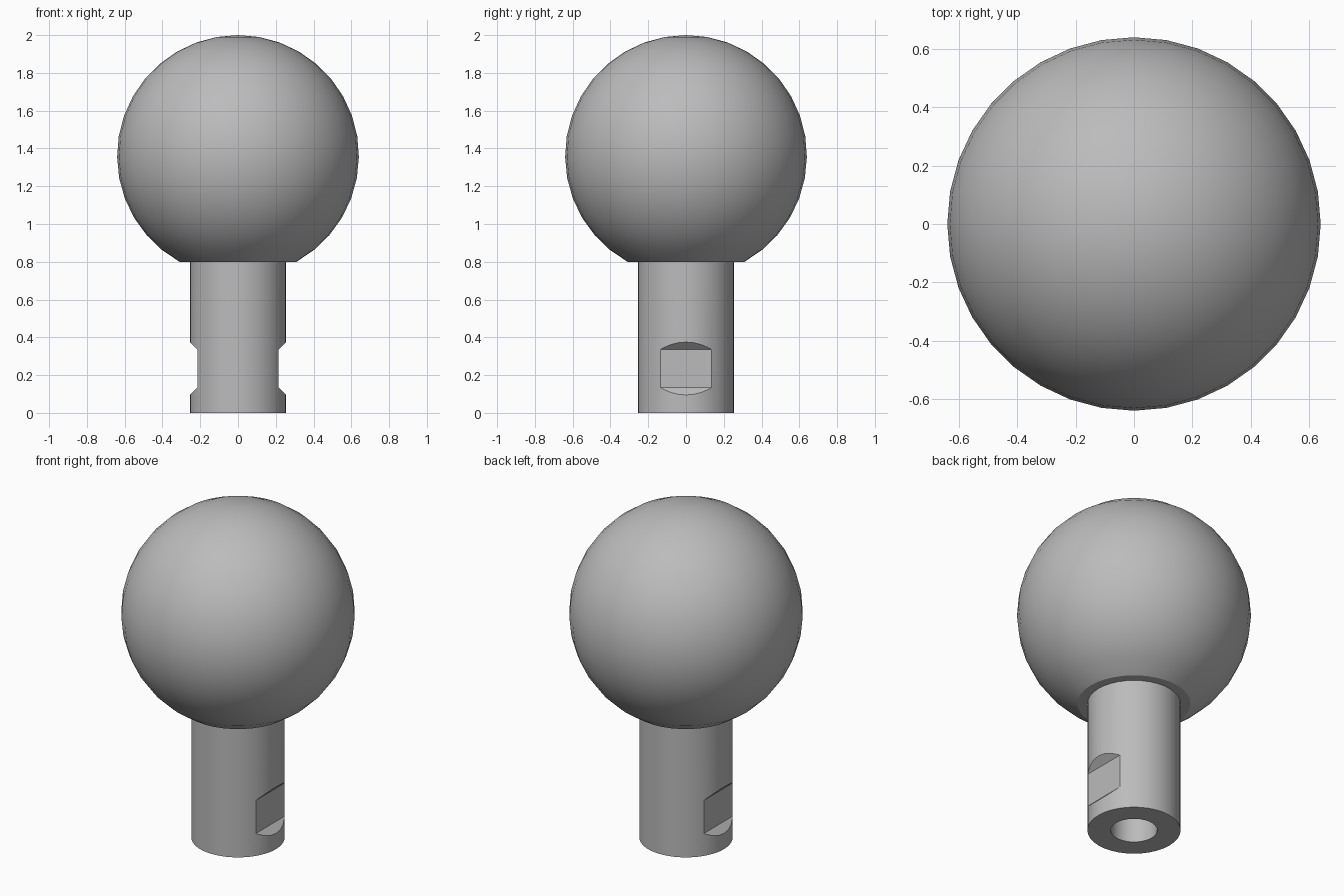
import bpy
import bmesh
from math import sin, cos, pi, acos, radians

cube = bpy.data.objects.get("Cube")
if cube:
    bpy.data.objects.remove(cube, do_unlink=True)

BALL_R, BALL_Z, NECK_Z = 0.64, 1.36, 0.8
STEM_R, FLAT_X, BORE_R, BORE_TOP = 0.255, 0.215, 0.127, 0.55
SEGMENTS = 36

steel = bpy.data.materials.new("steel grey")
steel.use_nodes = True
grey = (0.5, 0.5, 0.5, 1)
steel.diffuse_color = grey
steel.node_tree.nodes["Principled BSDF"].inputs["Base Color"].default_value = grey


def add_object(name, bm):
    bmesh.ops.recalc_face_normals(bm, faces=bm.faces[:])
    mesh = bpy.data.meshes.new(name)
    bm.to_mesh(mesh)
    bm.free()
    mesh.materials.append(steel)
    obj = bpy.data.objects.new(name, mesh)
    bpy.context.collection.objects.link(obj)
    return obj


def lathe(name, profile):
    """Turn a profile of (radius, height) points around the z axis."""
    bm = bmesh.new()
    verts = [bm.verts.new((r, 0, z)) for r, z in profile]
    edges = [bm.edges.new(pair) for pair in zip(verts, verts[1:])]
    bmesh.ops.spin(bm, geom=verts + edges, cent=(0, 0, 0), axis=(0, 0, 1),
                   angle=2 * pi, steps=SEGMENTS)
    bmesh.ops.remove_doubles(bm, verts=bm.verts[:], dist=0.0001)
    return add_object(name, bm)


def prism(name, outline, half_depth):
    """Extrude an (x, z) outline along y."""
    bm = bmesh.new()
    face = bm.faces.new([bm.verts.new((x, -half_depth, z)) for x, z in outline])
    out = bmesh.ops.extrude_face_region(bm, geom=[face])
    moved = [v for v in out["geom"] if isinstance(v, bmesh.types.BMVert)]
    bmesh.ops.translate(bm, verts=moved, vec=(0, 2 * half_depth, 0))
    return add_object(name, bm)


def smooth(obj):
    bpy.ops.object.select_all(action="DESELECT")
    obj.select_set(True)
    bpy.context.view_layer.objects.active = obj
    bpy.ops.object.shade_smooth_by_angle(angle=radians(25))


# Ball, sliced flat where it meets the stem
end = acos((NECK_Z - BALL_Z) / BALL_R)
arc = [end * i / 15 for i in range(16)]
ball = lathe("ball", [(BALL_R * sin(a), BALL_Z + BALL_R * cos(a)) for a in arc]
             + [(0, NECK_Z)])
smooth(ball)

# Stem with a blind bore in its foot
stem = lathe("stem", [(0, NECK_Z + 0.02), (STEM_R, NECK_Z + 0.02), (STEM_R, 0),
                      (BORE_R, 0), (BORE_R, BORE_TOP), (0, BORE_TOP)])

# Spanner flats with sloped ends on both sides of the stem
for side, label in ((1, "left"), (-1, "right")):
    outer = FLAT_X + 0.1
    outline = [(side * FLAT_X, 0.135), (side * FLAT_X, 0.335),
               (side * outer, 0.435), (side * outer, 0.035)]
    cutter = prism(label + "_flat_cutter", outline, 0.4)
    cutter.hide_render = True
    cutter.hide_viewport = True
    cut = stem.modifiers.new(label + "_flat", "BOOLEAN")
    cut.operation = "DIFFERENCE"
    cut.solver = "EXACT"
    cut.object = cutter
smooth(stem)
